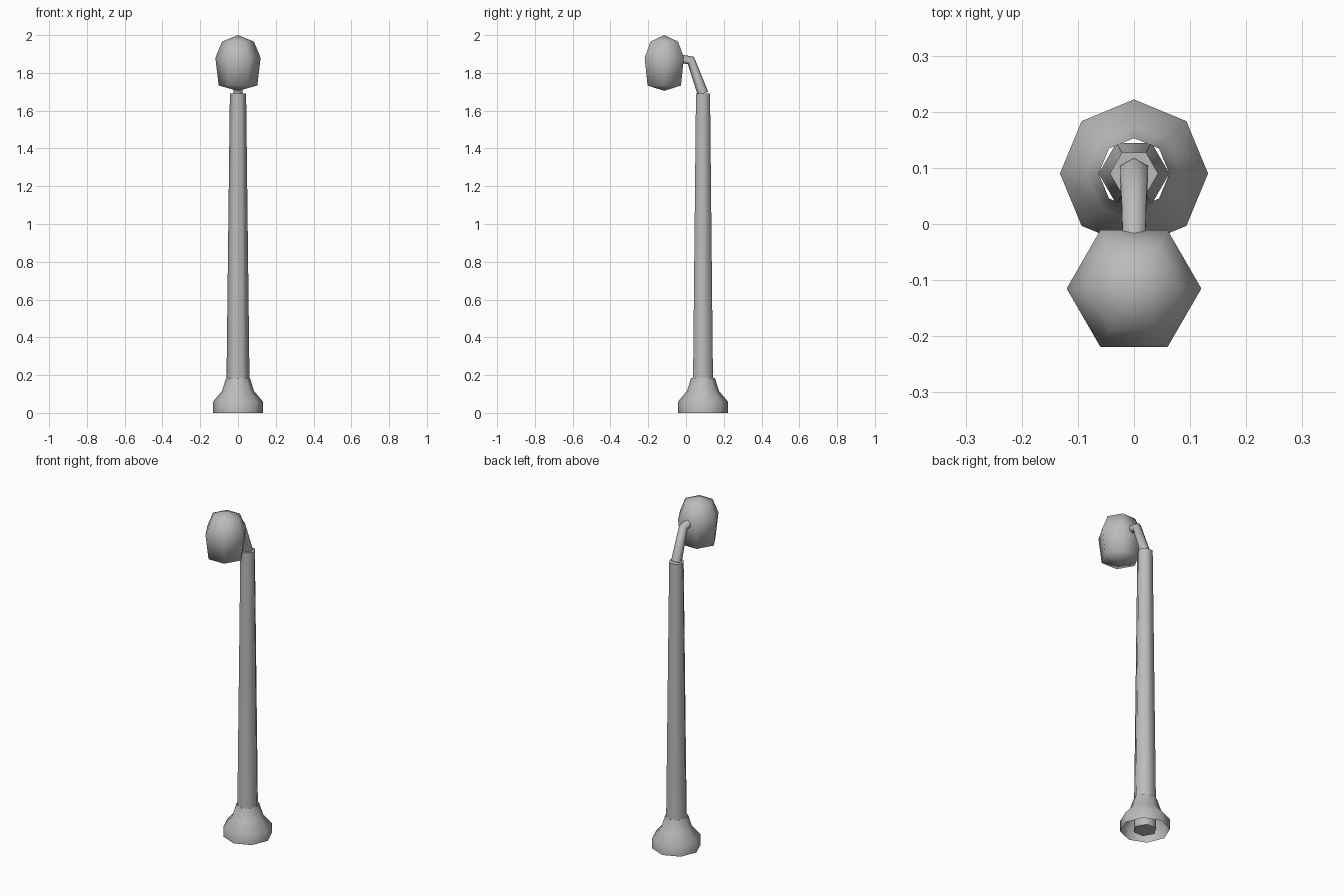
import bpy, bmesh, math
from mathutils import Vector, Matrix

if "Cube" in bpy.data.objects:
    bpy.data.objects.remove(bpy.data.objects["Cube"], do_unlink=True)

grey = bpy.data.materials.new("plain_grey")
grey.use_nodes = True
colour = (0.5, 0.5, 0.5, 1)
grey.diffuse_color = colour
grey.node_tree.nodes["Principled BSDF"].inputs["Base Color"].default_value = colour


def ring(bm, sides, radius, matrix, turn=0):
    """One polygon ring; a zero radius gives a single tip vertex."""
    if radius == 0:
        return [bm.verts.new(matrix @ Vector())]
    steps = [turn + math.tau * i / sides for i in range(sides)]
    return [bm.verts.new(matrix @ Vector((radius * math.cos(a), radius * math.sin(a), 0)))
            for a in steps]


def skin(name, sides, sections, turn=0, caps=(False, False)):
    """Join (radius, matrix) sections into a tube."""
    bm = bmesh.new()
    rings = [ring(bm, sides, r, m, turn) for r, m in sections]
    for a, b in zip(rings, rings[1:]):
        for i in range(sides):
            j = (i + 1) % sides
            corners = [a[i % len(a)], a[j % len(a)], b[j % len(b)], b[i % len(b)]]
            bm.faces.new(list(dict.fromkeys(corners)))
    for f in bm.faces:
        f.smooth = True
    for wanted, loop in zip(caps, (rings[0][::-1], rings[-1])):
        if wanted:
            cap = bm.faces.new(loop)
            for e in cap.edges:
                e.smooth = False
    mesh = bpy.data.meshes.new(name)
    bm.to_mesh(mesh)
    bm.free()
    mesh.materials.append(grey)
    obj = bpy.data.objects.new(name, mesh)
    bpy.context.collection.objects.link(obj)
    return obj


def upright(y, profile):
    return [(r, Matrix.Translation((0, y, z))) for r, z in profile]


POLE_Y, HEAD_Y = 0.09, -0.115

# Flared foot, open underneath
skin("base", 8, upright(POLE_Y, [(0.132, 0), (0.132, 0.06), (0.085, 0.115), (0.063, 0.185)]))

# Tapered six-sided pole
skin("pole", 6, upright(POLE_Y, [(0.063, 0), (0.043, 1.69)]), caps=(True, True))

# Bent arm, swept along three tilted sections
path = [(0.029, 0.09, 1.69, 20), (0.025, 0.026, 1.866, 50), (0.023, -0.04, 1.876, 85)]
arm = [(r, Matrix.Translation((0, y, z)) @ Matrix.Rotation(math.radians(t), 4, "X"))
       for r, y, z, t in path]
skin("arm", 6, arm, turn=math.pi / 2, caps=(True, True))

# Faceted lamp head
skin("lamp_head", 6, upright(HEAD_Y, [(0, 1.705), (0.102, 1.733), (0.12, 1.88),
                                      (0.084, 1.966), (0, 2.0)]))
